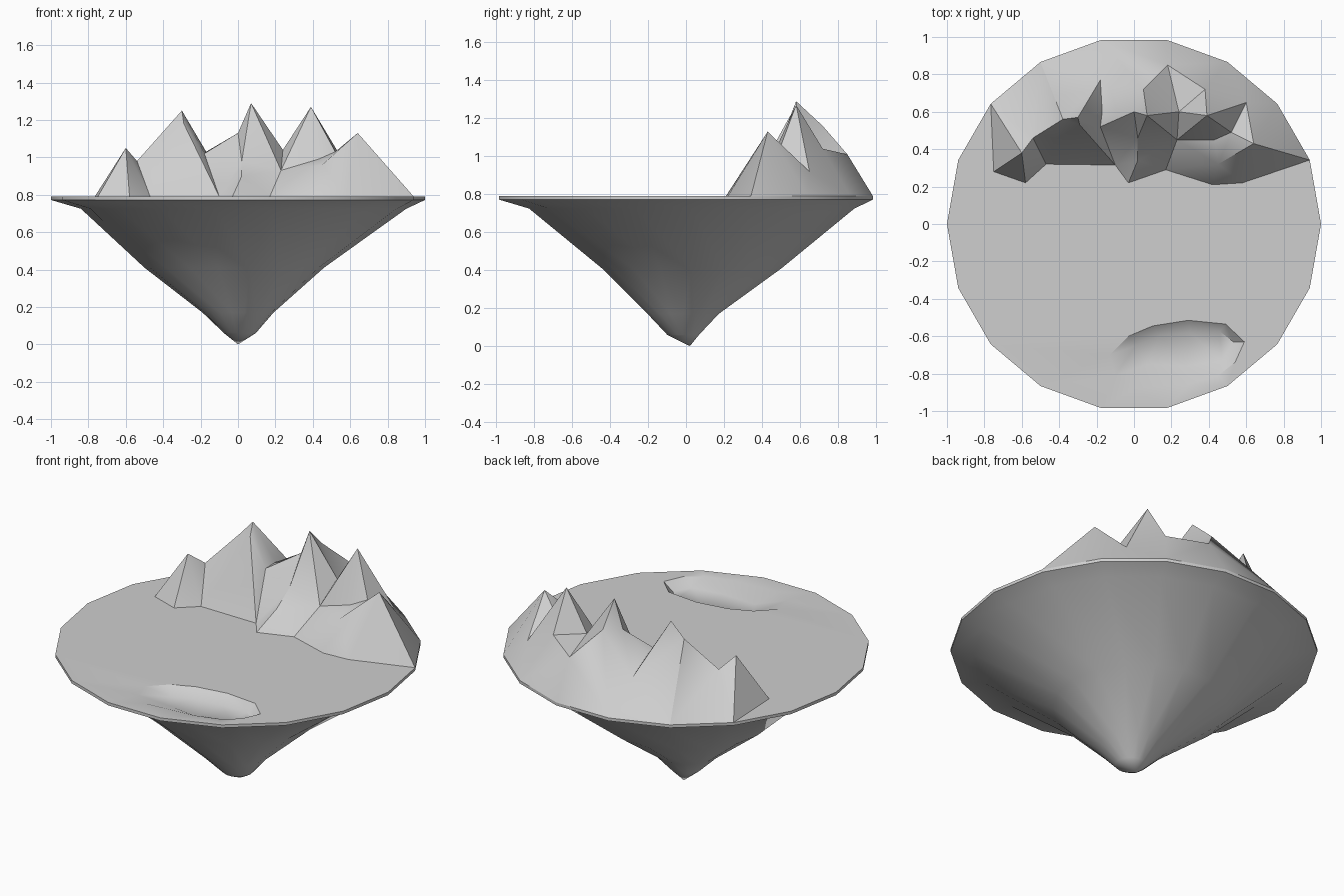
import bpy
import math
from mathutils import Vector
from mathutils.geometry import delaunay_2d_cdt

if "Cube" in bpy.data.objects:
    bpy.data.objects.remove(bpy.data.objects["Cube"])

SIDES = 18
TOP = 0.79

stone = bpy.data.materials.new("light_grey_stone")
stone.use_nodes = True
grey = (0.62, 0.62, 0.62, 1)
stone.diffuse_color = grey
bsdf = stone.node_tree.nodes["Principled BSDF"]
bsdf.inputs["Base Color"].default_value = grey
bsdf.inputs["Roughness"].default_value = 0.8


def make_object(name, verts, faces, angle):
    mesh = bpy.data.meshes.new(name)
    mesh.from_pydata(verts, [], faces)
    mesh.materials.append(stone)
    obj = bpy.data.objects.new(name, mesh)
    bpy.context.collection.objects.link(obj)
    bpy.ops.object.select_all(action="DESELECT")
    obj.select_set(True)
    bpy.context.view_layer.objects.active = obj
    bpy.ops.object.shade_smooth_by_angle(angle=math.radians(angle))
    return obj


def ring(radius, z, cx=0, cy=0, first=0, last=SIDES - 1):
    """Points on the island's polygon, from corner first to corner last."""
    step = math.tau / SIDES
    return [(cx + radius * math.cos(i * step), cy + radius * math.sin(i * step), z)
            for i in range(first, last + 1)]


def terrain(name, outline, points, loops=(), angle=40):
    """Triangulated sheet inside an outline, passing through the given points."""
    pts = list(outline)
    edges = []
    for loop in loops:
        start, n = len(pts), len(loop)
        pts += loop
        edges += [(start + i, start + (i + 1) % n) for i in range(n)]
    pts += points
    flat = [Vector(p[:2]) for p in pts]
    border = list(range(len(outline)))
    out, _, faces, source, _, _ = delaunay_2d_cdt(flat, edges, [border], 1, 1e-5)
    verts = [(v.x, v.y, pts[s[0]][2] if s else TOP) for v, s in zip(out, source)]
    return make_object(name, verts, faces, angle)


# Front foot of the mountain range, between two rim corners
foot = [(x, y, TOP) for x, y in (
    (-0.75, 0.28), (-0.58, 0.22), (-0.47, 0.32), (-0.1, 0.315), (-0.03, 0.22),
    (0.17, 0.29), (0.42, 0.21), (0.58, 0.22))]

# Mountain range: peaks, the saddles between them, and rocky spurs
peaks = [(-0.6, 0.38, 1.05), (-0.3, 0.57, 1.25), (0.07, 0.58, 1.29),
         (0.39, 0.58, 1.27), (0.64, 0.43, 1.13)]
saddles = [(-0.54, 0.46, 0.98), (-0.17, 0.6, 1.03), (0.24, 0.6, 1.04), (0.52, 0.49, 1.03)]
spurs = [(-0.38, 0.56, 1.16), (-0.29, 0.53, 1.18), (-0.18, 0.52, 1.02), (0, 0.6, 1.13),
         (0.02, 0.34, 0.9), (0.02, 0.46, 0.98), (0.23, 0.45, 0.93), (0.45, 0.32, 0.96),
         (0.43, 0.45, 0.99), (0.05, 0.72, 1.16), (0.18, 0.85, 1.01), (0.6, 0.65, 0.92),
         (0.38, 0.72, 1.04), (-0.18, 0.77, 0.95)]
terrain("mountain_range", foot + ring(1, TOP, first=1, last=8), peaks + saddles + spurs)

# Flat plateau with a shallow pond basin sunk into it
pond_edge = [(x, y, TOP) for x, y in (
    (-0.13, -0.7), (-0.03, -0.6), (0.1, -0.545), (0.29, -0.515), (0.49, -0.535),
    (0.59, -0.63), (0.54, -0.74), (0.45, -0.81), (0.3, -0.855), (0, -0.88), (-0.1, -0.81))]
pond_floor = [(x, y, TOP - 0.045) for x, y in (
    (0.01, -0.65), (0.14, -0.595), (0.3, -0.58), (0.46, -0.575),
    (0.53, -0.63), (0.47, -0.73), (0.28, -0.76), (0.07, -0.75))]
terrain("plateau_with_pond", ring(1, TOP, first=8, last=SIDES + 1) + foot[::-1],
        [], [pond_edge, pond_floor], 35)

# Thin rim and tapering rock underside, as rings down to a tip
rings = [ring(1, TOP), ring(1, 0.772),
         ring(0.87, 0.725, 0.03, 0.03), ring(0.48, 0.41, -0.02, 0.03),
         ring(0.19, 0.17, 0, -0.015), ring(0.085, 0.06, 0.01, -0.015)]
verts = [p for r in rings for p in r] + [(0, 0.02, 0)]
tip = len(verts) - 1
faces = []
for i in range(SIDES):
    j = (i + 1) % SIDES
    for k in range(len(rings) - 1):
        a, b = k * SIDES, (k + 1) * SIDES
        faces.append((a + i, b + i, b + j, a + j))
    last = tip - SIDES
    faces.append((last + i, tip, last + j))
make_object("rock_underside", verts, faces, 35)
